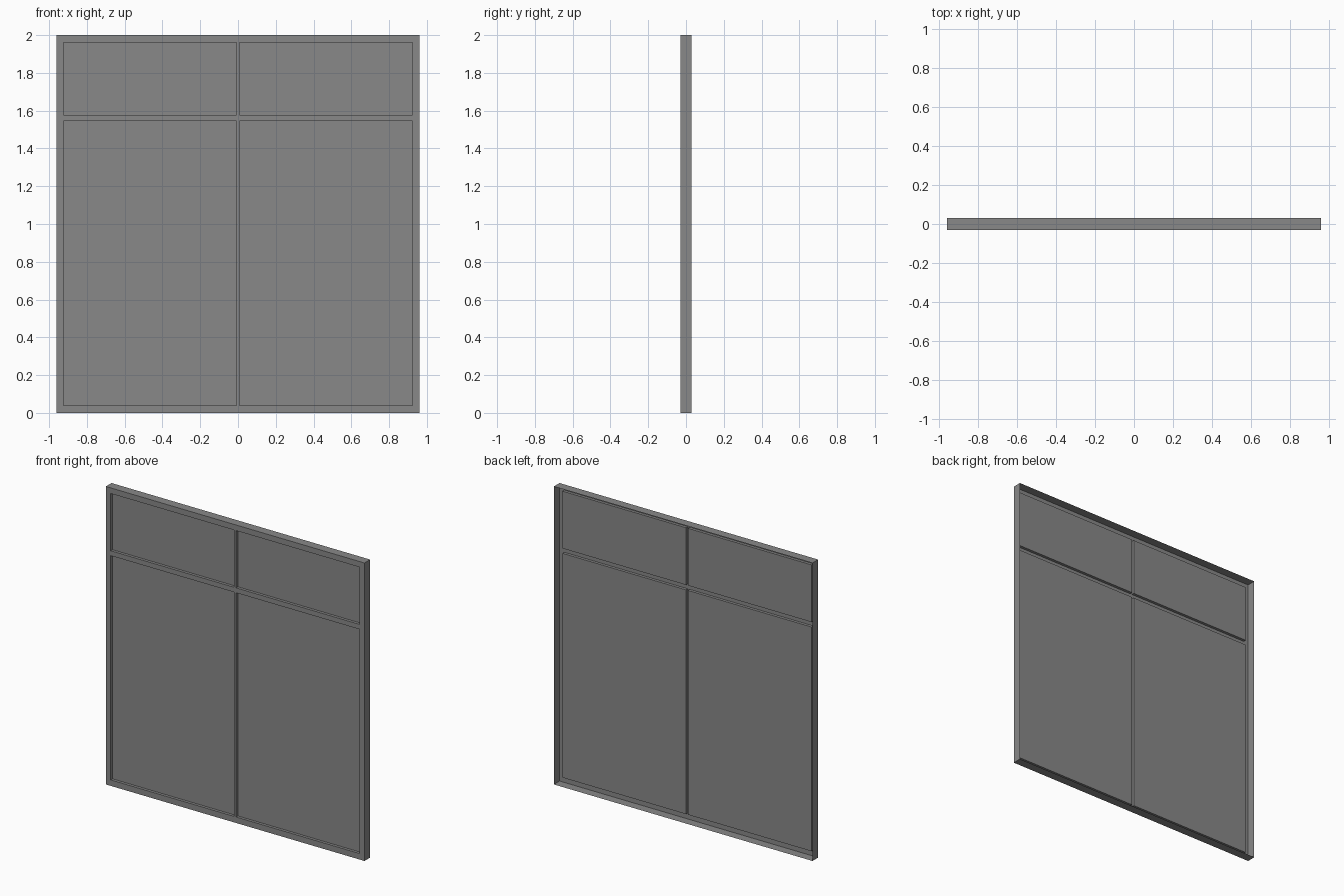
import bpy, bmesh

if "Cube" in bpy.data.objects:
    bpy.data.objects.remove(bpy.data.objects["Cube"])

FRONT, PANE, BACK = -0.03, -0.011, 0.03
XS = [-0.96, -0.924, -0.0075, 0.0075, 0.924, 0.96]
ZS = [0.0, 0.04, 1.545, 1.578, 1.962, 2.0]

grey = bpy.data.materials.new("dark_grey")
grey.diffuse_color = (0.25, 0.25, 0.25, 1)
grey.use_nodes = True
grey.node_tree.nodes["Principled BSDF"].inputs["Base Color"].default_value = grey.diffuse_color


def quad(bm, pts):
    bm.faces.new([bm.verts.new(p) for p in pts])


def rect(x0, x1, z0, z1, y):
    return [(x0, y, z0), (x1, y, z0), (x1, y, z1), (x0, y, z1)]


def band(bm, a, b):
    """Walls joining two matching rectangles."""
    for i in range(4):
        j = (i + 1) % 4
        quad(bm, [a[i], b[i], b[j], a[j]])


def finish(bm, name):
    bmesh.ops.remove_doubles(bm, verts=bm.verts, dist=1e-5)
    me = bpy.data.meshes.new(name)
    bm.to_mesh(me)
    bm.free()
    me.materials.append(grey)
    bpy.context.collection.objects.link(bpy.data.objects.new(name, me))


# Frame: front face with four openings, outer rim open at the back
bm = bmesh.new()
openings = []
for i in range(5):
    for k in range(5):
        cell = (XS[i], XS[i + 1], ZS[k], ZS[k + 1])
        if i in (1, 3) and k in (1, 3):
            openings.append(cell)
        else:
            quad(bm, rect(*cell, FRONT))
outer = (XS[0], XS[-1], ZS[0], ZS[-1])
band(bm, rect(*outer, FRONT), rect(*outer, BACK))
finish(bm, "window_frame")

# Panes: shallow trays set back from the front face
for n, cell in enumerate(openings):
    bm = bmesh.new()
    quad(bm, rect(*cell, PANE))
    band(bm, rect(*cell, PANE), rect(*cell, FRONT))
    finish(bm, f"recessed_pane_{n + 1}")
